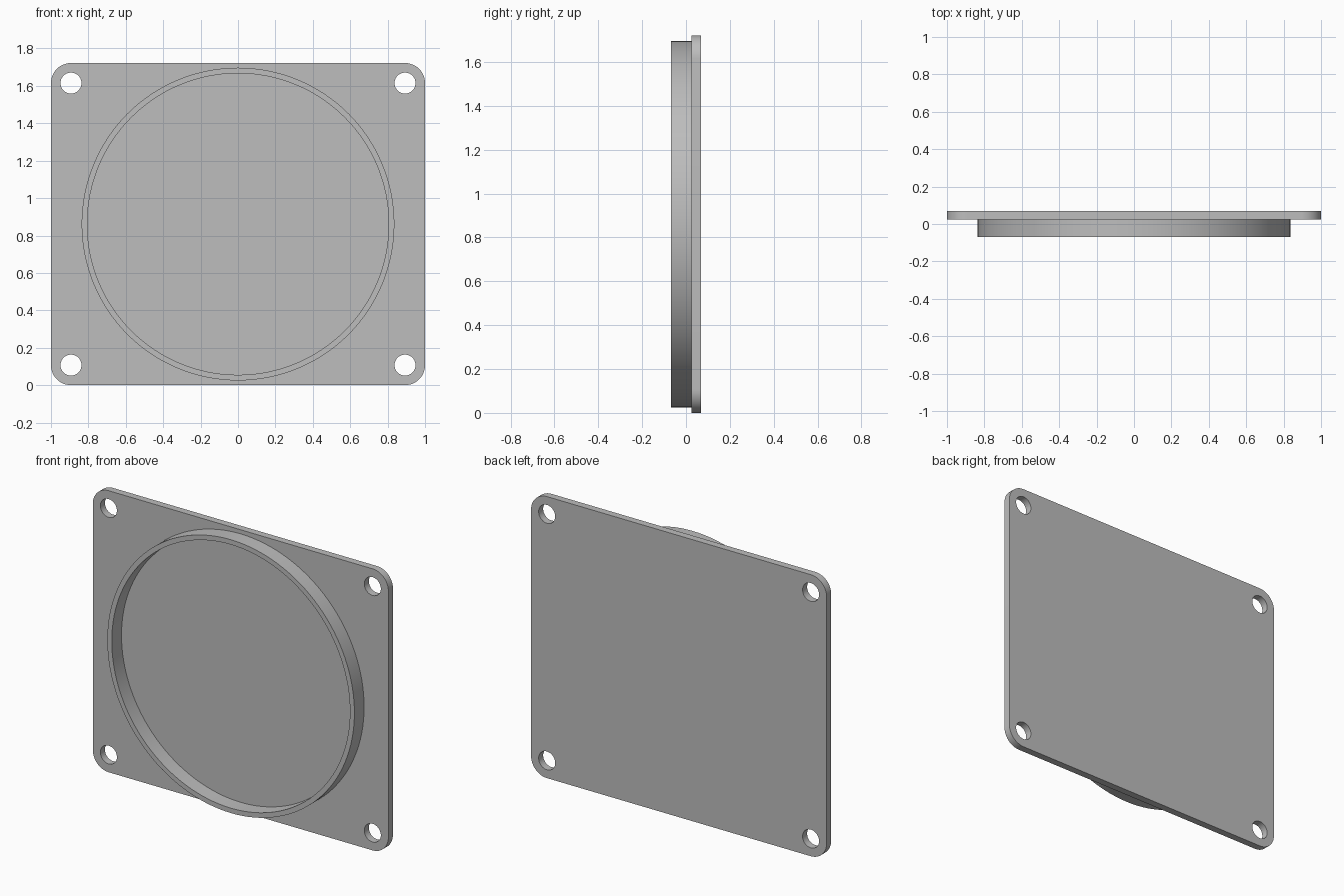
import bpy
import bmesh
from math import cos, sin, pi, radians
from mathutils import Matrix

MID_Z = 0.861                  # height of the centre of the cover
HOLE_X, HOLE_Z = 0.893, 0.754  # screw hole offsets from the centre
CORNER_R, HOLE_R = 0.107, 0.056
FRONT, SEAT, BACK = -0.069, 0.025, 0.069

if "Cube" in bpy.data.objects:
    bpy.data.objects.remove(bpy.data.objects["Cube"], do_unlink=True)

grey = bpy.data.materials.new("plain_grey")
grey.use_nodes = True
colour = (0.51, 0.51, 0.51, 1)
grey.diffuse_color = colour
grey.node_tree.nodes["Principled BSDF"].inputs["Base Color"].default_value = colour


def arc(cx, cy, r, start=0, sweep=2 * pi, steps=48, closed=True):
    count = steps if closed else steps + 1
    return [(cx + r * cos(start + sweep * i / steps),
             cy + r * sin(start + sweep * i / steps)) for i in range(count)]


def extruded(name, loops, y0, y1):
    """Fill flat outlines (inner loops become holes) and extrude from y0 to y1."""
    curve = bpy.data.curves.new(name + "_outline", "CURVE")
    curve.dimensions = "2D"
    curve.fill_mode = "BOTH"
    curve.extrude = (y1 - y0) / 2
    for loop in loops:
        spline = curve.splines.new("POLY")
        spline.points.add(len(loop) - 1)
        for point, (x, y) in zip(spline.points, loop):
            point.co = (x, y, 0, 1)
        spline.use_cyclic_u = True
    outline = bpy.data.objects.new(name + "_outline", curve)
    bpy.context.collection.objects.link(outline)
    bpy.context.view_layer.update()
    evaluated = outline.evaluated_get(bpy.context.evaluated_depsgraph_get())
    mesh = bpy.data.meshes.new_from_object(evaluated)
    bpy.data.objects.remove(outline, do_unlink=True)

    # Weld caps to walls and stand the part upright
    bm = bmesh.new()
    bm.from_mesh(mesh)
    bmesh.ops.remove_doubles(bm, verts=bm.verts, dist=0.0001)
    bmesh.ops.transform(bm, verts=bm.verts, matrix=Matrix.Translation(
        (0, (y0 + y1) / 2, MID_Z)) @ Matrix.Rotation(pi / 2, 4, "X"))
    bmesh.ops.recalc_face_normals(bm, faces=bm.faces)
    bm.to_mesh(mesh)
    bm.free()
    mesh.name = name
    mesh.materials.clear()
    mesh.materials.append(grey)
    obj = bpy.data.objects.new(name, mesh)
    bpy.context.collection.objects.link(obj)
    bpy.ops.object.select_all(action="DESELECT")
    obj.select_set(True)
    bpy.context.view_layer.objects.active = obj
    bpy.ops.object.shade_smooth_by_angle(angle=radians(30))
    return obj


# Rounded plate with a screw hole concentric to each corner
corners = [(1, 1), (-1, 1), (-1, -1), (1, -1)]
border, holes = [], []
for i, (sx, sy) in enumerate(corners):
    centre = (sx * HOLE_X, sy * HOLE_Z)
    border += arc(*centre, CORNER_R, i * pi / 2, pi / 2, 12, closed=False)
    holes.append(arc(*centre, HOLE_R))
extruded("cover_plate", [border] + holes, SEAT, BACK)

# Thin round collar standing out from the front of the plate
extruded("round_collar", [arc(0, 0, 0.836, steps=128), arc(0, 0, 0.806, steps=128)],
         FRONT, SEAT)
